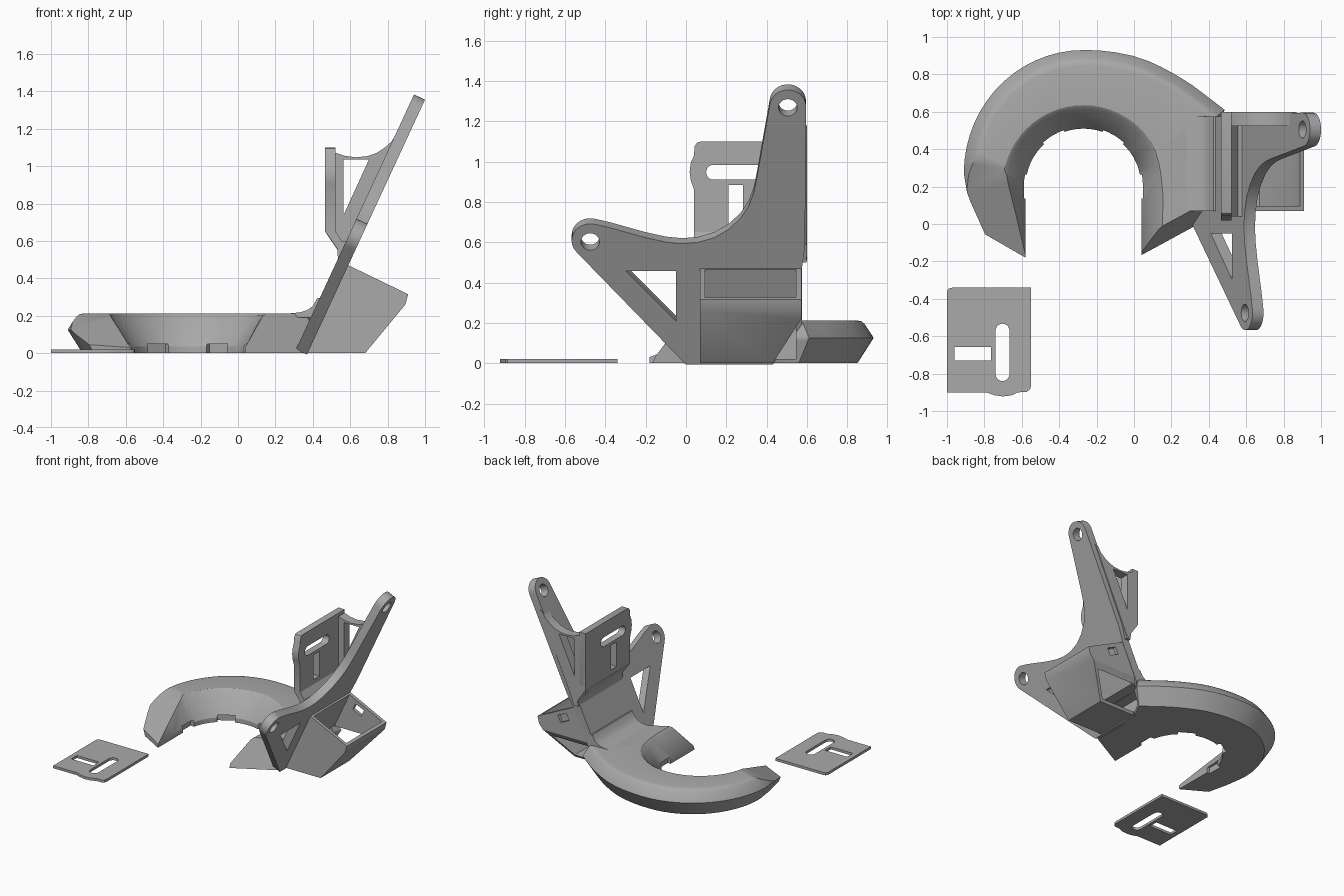
import bpy, bmesh, math
from mathutils import Vector

if "Cube" in bpy.data.objects:
    bpy.data.objects.remove(bpy.data.objects["Cube"])

grey = bpy.data.materials.new("matte grey")
grey.diffuse_color = (0.40, 0.40, 0.40, 1)
grey.use_nodes = True
grey.node_tree.nodes["Principled BSDF"].inputs["Base Color"].default_value = grey.diffuse_color


def finish(name, bm):
    bmesh.ops.recalc_face_normals(bm, faces=bm.faces)
    me = bpy.data.meshes.new(name)
    bm.to_mesh(me)
    bm.free()
    me.materials.append(grey)
    ob = bpy.data.objects.new(name, me)
    bpy.context.collection.objects.link(ob)
    return ob


def prism(name, pts, place, w0, w1):
    """Extrude a 2D outline from w0 to w1; place maps (u, v, w) to space."""
    bm = bmesh.new()
    lo = [bm.verts.new(place(u, v, w0)) for u, v in pts]
    hi = [bm.verts.new(place(u, v, w1)) for u, v in pts]
    bm.faces.new(lo)
    bm.faces.new(hi)
    n = len(pts)
    for i in range(n):
        j = (i + 1) % n
        bm.faces.new((lo[i], lo[j], hi[j], hi[i]))
    return finish(name, bm)


def activate(ob):
    bpy.ops.object.select_all(action='DESELECT')
    ob.select_set(True)
    bpy.context.view_layer.objects.active = ob


def carve(ob, *cutters):
    for c in cutters:
        activate(ob)
        m = ob.modifiers.new("cut", 'BOOLEAN')
        m.operation, m.solver, m.object = 'DIFFERENCE', 'EXACT', c
        bpy.ops.object.modifier_apply(modifier=m.name)
        bpy.data.objects.remove(c)


def slice_off(bm, co, no):
    """Remove everything on the side the normal points to and cap the cut."""
    g = bm.verts[:] + bm.edges[:] + bm.faces[:]
    r = bmesh.ops.bisect_plane(bm, geom=g, plane_co=co, plane_no=no, clear_outer=True)
    edges = [e for e in r['geom_cut'] if isinstance(e, bmesh.types.BMEdge)]
    bmesh.ops.holes_fill(bm, edges=edges, sides=0)


def arc(cu, cv, ru, rv, a0, a1, n):
    return [(cu + ru * math.cos(math.radians(a0 + (a1 - a0) * i / n)),
             cv + rv * math.sin(math.radians(a0 + (a1 - a0) * i / n))) for i in range(n + 1)]


def side(u, v, w):       # outline in x-z, depth along y
    return (u, w, v)


def flat(u, v, w):       # outline in x-y, depth along z
    return (u, v, w)


def upright(u, v, w):    # the flat clip shape stood up as the mount
    return (0.465 + w, v + 0.94, u + 1.65)


def leaning(u, v, w):    # outline in y-z on the leaning bracket plane
    return (0.31 + 0.463 * (v - 0.02) + 0.907 * w, u, v - 0.42 * w)


def cavity():            # air passage from the inlet into the duct
    return prism("air_cutter", [(0.625, 0.51), (0.91, 0.37), (0.885, 0.32), (0.875, 0.27),
                 (0.67, 0.02), (0.3, 0.02), (0.3, 0.18), (0.47, 0.18), (0.6, 0.46)],
                 side, 0.095, 0.545)


# --- curved duct: sections lofted between the bore and the outer rim
C = Vector((-0.27, 0.2))
stations = [((-0.58, -0.18), (-0.84, -0.03)), ((-0.58, 0.02), (-0.885, 0.12))]
for i in range(15):
    a = math.radians(180 - 90 * i / 15)
    stations.append(((C.x + 0.31 * math.cos(a), C.y + 0.31 * math.sin(a)),
                     (-0.27 + 0.64 * math.cos(a), 0.27 + 0.66 * math.sin(a))))
rim = [(90, -0.27, 0.93), (84, -0.185, 0.928), (78, -0.10, 0.918), (72, -0.01, 0.9),
       (66, 0.08, 0.87), (59, 0.145, 0.84), (52, 0.21, 0.805), (45, 0.26, 0.775),
       (38, 0.31, 0.743), (30, 0.36, 0.706), (20, 0.42, 0.66), (8, 0.485, 0.61)]
for deg, x, y in rim:
    a = math.radians(deg)
    stations.append(((C.x + 0.31 * math.cos(a), C.y + 0.31 * math.sin(a)), (x, y)))
stations += [((0.04, 0.2), (0.41, 0.45)), ((0.04, 0.1), (0.41, 0.25)), ((0.04, -0.2), (0.41, 0.02))]

bm = bmesh.new()
rings = []
for I, O in stations:
    I, O = Vector(I), Vector(O)
    d = (O - I).normalized()
    sec = [(I, 0), (I, 0.035), (I + d * 0.105, 0.2), (I + d * 0.125, 0.213),
           (O - d * 0.085, 0.213), (O - d * 0.06, 0.208), (O - d * 0.045, 0.195),
           (O - d * 0.005, 0.135), (O, 0.125), (O - d * 0.008, 0.112), (O - d * 0.08, 0)]
    rings.append([bm.verts.new((p.x, p.y, z)) for p, z in sec])
for r, s in zip(rings, rings[1:]):
    for k in range(len(r)):
        j = (k + 1) % len(r)
        bm.faces.new((r[k], r[j], s[j], s[k]))
bm.faces.new(rings[0])
bm.faces.new(rings[-1])
bmesh.ops.recalc_face_normals(bm, faces=bm.faces)
# sloping left tip and slanted right end
p, q, t = Vector((-0.86, 0.36, 0.213)), Vector((-0.69, 0.29, 0.213)), Vector((-0.58, -0.18, 0.03))
n = (q - p).cross(t - p)
slice_off(bm, p, n if n.z > 0 else -n)
slice_off(bm, (0.07, -0.15, 0), (0.43, -0.79, 0.35))
duct = finish("curved_duct", bm)
carve(duct, cavity())
# outlet slots around the bore
for deg in (180, 121, 59, 0):
    a = math.radians(deg)
    rad, tan = Vector((math.cos(a), math.sin(a))), Vector((-math.sin(a), math.cos(a)))
    pts = [C + rad * r + tan * s for r, s in ((0.27, -0.065), (0.335, -0.065), (0.335, 0.065), (0.27, 0.065))]
    carve(duct, prism("slot_cutter", pts, flat, -0.02, 0.05))

# --- rounded rise from the duct to the bracket
rise = prism("duct_rise", [(0.28, 0.19), (0.28, 0.213), (0.33, 0.218), (0.37, 0.23), (0.4, 0.252),
             (0.425, 0.295), (0.47, 0.29), (0.44, 0.19)], side, 0.07, 0.575)

# --- inlet funnel with open mouth
inlet = prism("inlet_funnel", [(0.57, 0.475), (0.59, 0.47), (0.91, 0.315), (0.895, 0.26), (0.68, 0),
              (0.34, 0)], side, 0.07, 0.572)
bm = bmesh.new()
bm.from_mesh(inlet.data)
bpy.data.objects.remove(inlet)
slice_off(bm, (0, 0.572, 0.22), (0, 0.22, -0.142))
inlet = finish("inlet_funnel", bm)
carve(inlet, cavity(),
      prism("notch_cutter", [(0.655, 0.405), (0.73, 0.37), (0.705, 0.318), (0.63, 0.353)], side, 0.53, 0.6))

# --- leaning bracket with two screw ears
outline = [(0.0, 0.02)] + arc(-0.475, 0.635, 0.092, 0.084, 225, 75, 14)
outline += [(-0.38, 0.70), (-0.29, 0.675), (-0.2, 0.65), (-0.1, 0.628), (-0.02, 0.62), (0.06, 0.627),
            (0.14, 0.65), (0.21, 0.69), (0.27, 0.745), (0.31, 0.805), (0.335, 0.87), (0.35, 0.94)]
outline += arc(0.505, 1.3, 0.09, 0.083, 172, 0, 14)
outline += [(0.59, 0.6), (0.575, 0.5), (0.575, 0.22), (0.43, 0.02)]
bracket = prism("leaning_bracket", outline, leaning, 0, 0.065)
carve(bracket,
      prism("ear_cutter", arc(-0.475, 0.63, 0.046, 0.042, 0, 345, 23), leaning, -0.1, 0.2),
      prism("ear_cutter", arc(0.505, 1.295, 0.046, 0.042, 0, 345, 23), leaning, -0.1, 0.2),
      prism("window_cutter", [(-0.3, 0.485), (-0.05, 0.485), (-0.05, 0.235)], leaning, -0.1, 0.2),
      cavity())

# --- slotted plates: loose spacer and the upright sensor mount
clip = [(-1, -0.9), (-0.79, -0.9), (-0.745, -0.916), (-0.7, -0.922), (-0.655, -0.916), (-0.62, -0.9),
        (-0.575, -0.898), (-0.556, -0.885), (-0.55, -0.865), (-0.55, -0.34), (-0.97, -0.34), (-0.99, -0.345), (-1, -0.36)]
long_slot = arc(-0.703, -0.57, 0.037, 0.037, 0, 180, 10) + arc(-0.703, -0.803, 0.037, 0.037, 180, 360, 10)
short_slot = [(-0.96, -0.73), (-0.765, -0.73), (-0.765, -0.658), (-0.96, -0.658)]
spacer = prism("spacer_plate", clip, flat, 0, 0.02)
mount = prism("mount_plate", clip, upright, 0, 0.055)
for ob, place in ((spacer, flat), (mount, upright)):
    carve(ob, prism("slot_cutter", long_slot, place, -0.1, 0.1),
          prism("slot_cutter", short_slot, place, -0.1, 0.1))

# --- foot joining the mount to the bracket
prism("mount_foot", [(0.465, 0.652), (0.53, 0.56), (0.535, 0.5), (0.57, 0.5), (0.605, 0.59), (0.555, 0.6),
      (0.52, 0.652)], side, 0.04, 0.598)

# --- rear gusset web with triangular window
web = prism("rear_gusset", [(0.465, 1.1), (0.465, 0.65), (0.53, 0.555), (0.55, 0.51), (0.575, 0.53), (0.87, 1.18),
            (0.848, 1.175), (0.82, 1.13), (0.78, 1.095), (0.74, 1.07), (0.69, 1.053), (0.63, 1.047),
            (0.57, 1.055), (0.51, 1.075)], side, 0.525, 0.6)
carve(web, prism("window_cutter", [(0.565, 0.74), (0.565, 1.035), (0.7, 1.035)], side, 0.4, 0.7))

# smooth curves, crisp corners
for ob in bpy.context.collection.objects:
    activate(ob)
    bpy.ops.object.shade_smooth_by_angle(angle=math.radians(32))
